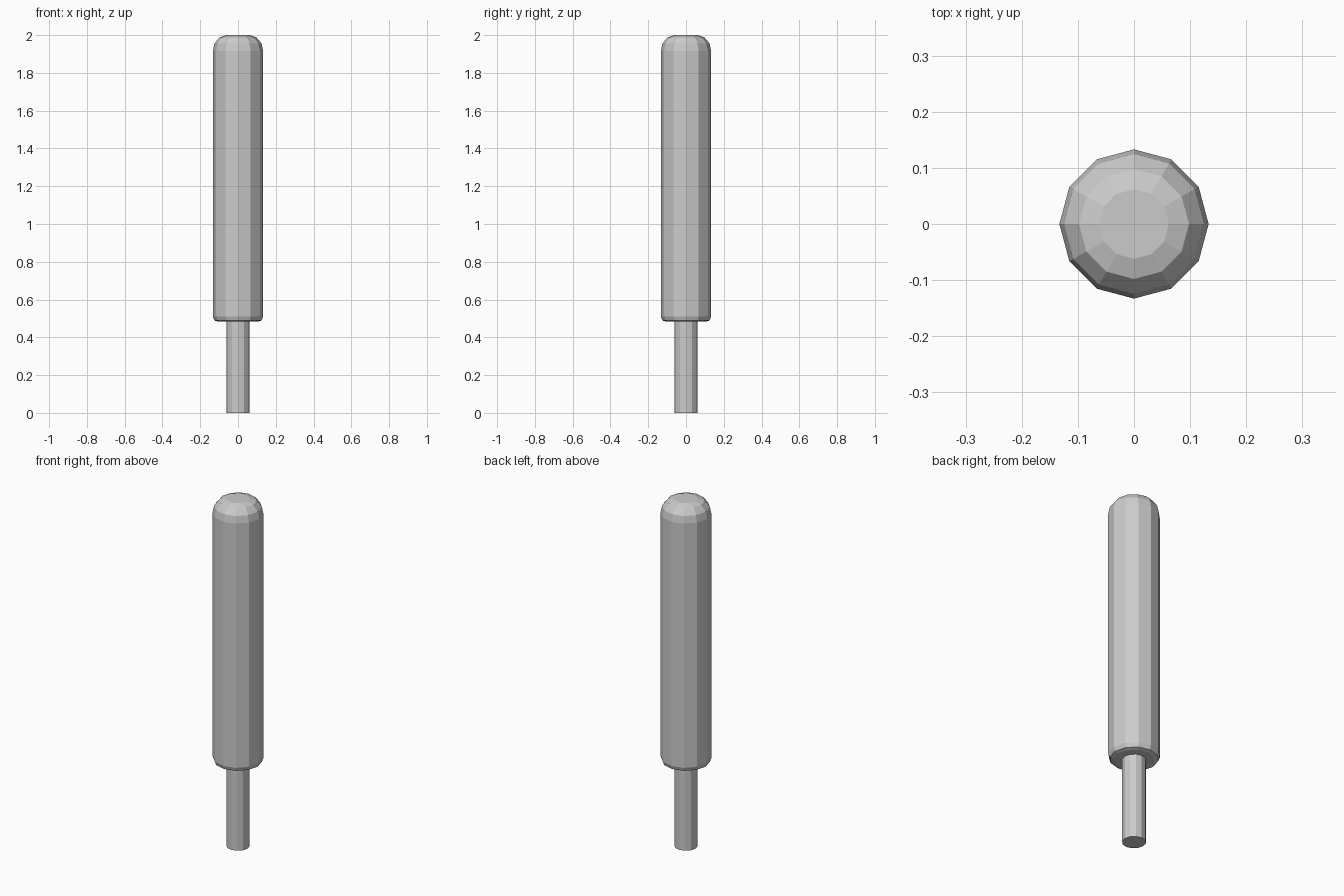
import bpy, bmesh
from math import cos, sin, pi

if "Cube" in bpy.data.objects:
    bpy.data.objects.remove(bpy.data.objects["Cube"])


def lathe(name, profile, sides):
    """Faceted solid of revolution from (radius, z) points, bottom to top."""
    bm = bmesh.new()
    rings = [[bm.verts.new((r * cos(2 * pi * i / sides), r * sin(2 * pi * i / sides), z))
              for i in range(sides)] for r, z in profile]
    for a, b in zip(rings, rings[1:]):
        for i in range(sides):
            j = (i + 1) % sides
            bm.faces.new((a[i], a[j], b[j], b[i]))
    bm.faces.new(rings[0][::-1])
    bm.faces.new(rings[-1])
    mesh = bpy.data.meshes.new(name)
    bm.to_mesh(mesh)
    bm.free()
    obj = bpy.data.objects.new(name, mesh)
    bpy.context.collection.objects.link(obj)
    return obj


# Rounded main body with a small bevel at its lower rim
lathe("body", [(0.105, 0.483), (0.125, 0.489), (0.133, 0.51),
               (0.133, 1.915), (0.125, 1.955), (0.098, 1.988), (0.062, 2.0)], 12)

# Thin stick, running a little way into the body
lathe("stick", [(0.061, 0.0), (0.061, 0.52)], 12)
